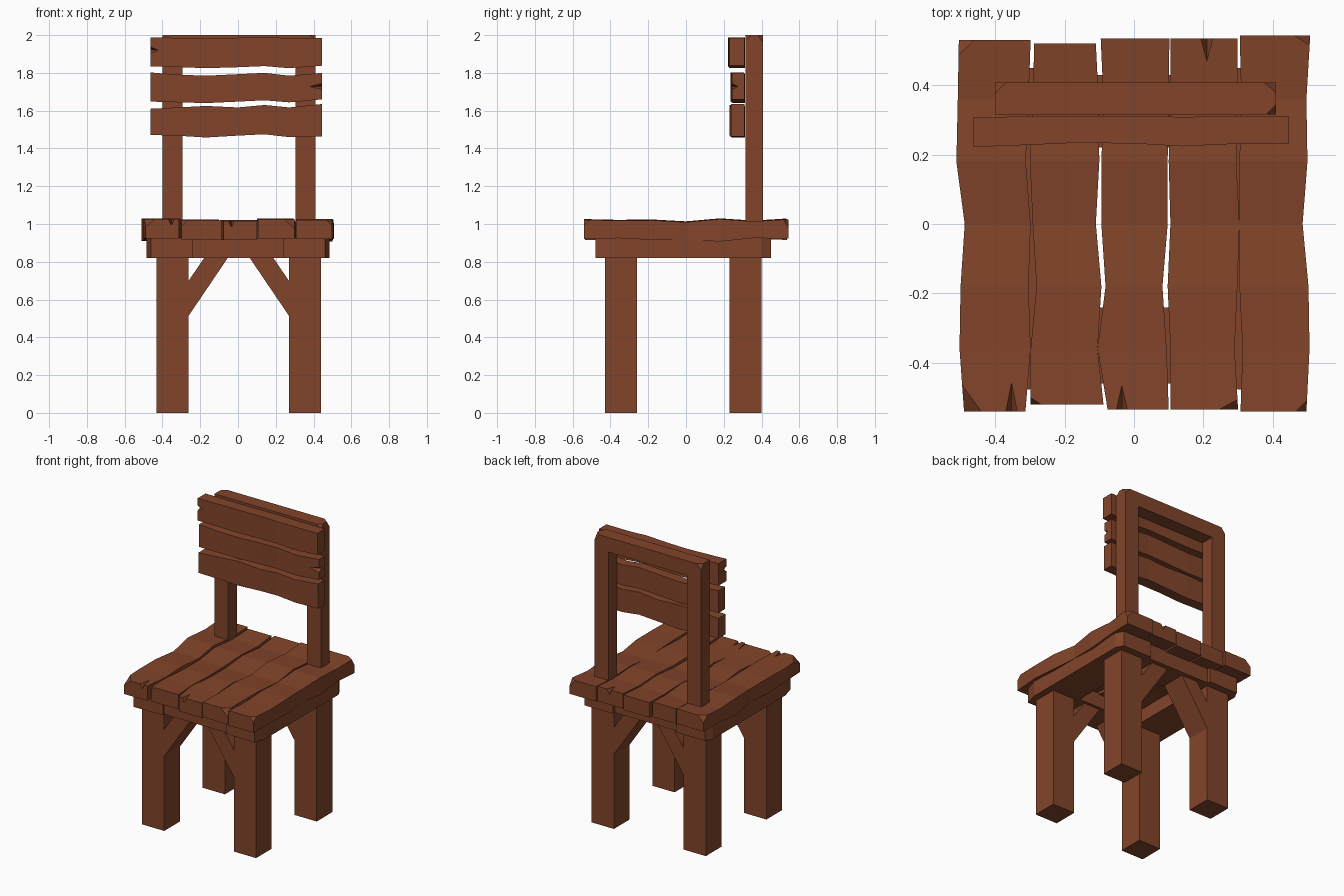
import bpy, bmesh
from mathutils import Vector

if "Cube" in bpy.data.objects:
    bpy.data.objects.remove(bpy.data.objects["Cube"])

wood = bpy.data.materials.new("brown_wood")
wood.diffuse_color = (0.223, 0.058, 0.023, 1)
wood.use_nodes = True
wood.node_tree.nodes["Principled BSDF"].inputs["Base Color"].default_value = wood.diffuse_color


def make(name, bm):
    bmesh.ops.recalc_face_normals(bm, faces=bm.faces)
    me = bpy.data.meshes.new(name)
    bm.to_mesh(me)
    bm.free()
    ob = bpy.data.objects.new(name, me)
    me.materials.append(wood)
    bpy.context.collection.objects.link(ob)
    return ob


def add_prism(bm, pts, lo, hi, axis):
    """Extrude a 2D outline from lo to hi along y or z."""
    def place(p, h):
        return (p[0], h, p[1]) if axis == 'y' else (p[0], p[1], h)
    a = [bm.verts.new(place(p, lo)) for p in pts]
    b = [bm.verts.new(place(p, hi)) for p in pts]
    bm.faces.new(a)
    bm.faces.new(b)
    n = len(pts)
    for i in range(n):
        j = (i + 1) % n
        bm.faces.new((a[i], a[j], b[j], b[i]))


def chip(bm, corner, size):
    """Slice a corner off; signs of size point out of the part."""
    c, s = Vector(corner), Vector(size)
    normal = Vector((1 / s.x, 1 / s.y, 1 / s.z))
    r = bmesh.ops.bisect_plane(bm, geom=bm.verts[:] + bm.edges[:] + bm.faces[:],
                               plane_co=c - Vector((s.x, 0, 0)), plane_no=normal,
                               clear_outer=True)
    cut = [e for e in r['geom_cut'] if isinstance(e, bmesh.types.BMEdge)]
    bmesh.ops.holes_fill(bm, edges=cut)


def loft(sections):
    bm = bmesh.new()
    rings = [[bm.verts.new(p) for p in sec] for sec in sections]
    for a, b in zip(rings, rings[1:]):
        for i in range(4):
            j = (i + 1) % 4
            bm.faces.new((a[i], a[j], b[j], b[i]))
    bm.faces.new(rings[0])
    bm.faces.new(rings[-1])
    return bm


def split(ob, points):
    """Carve a tapered crack with a four-point wedge."""
    bm = bmesh.new()
    bmesh.ops.convex_hull(bm, input=[bm.verts.new(p) for p in points])
    cutter = make(ob.name + "_crack_cutter", bm)
    cutter.hide_render = True
    cutter.hide_viewport = True
    m = ob.modifiers.new("crack", 'BOOLEAN')
    m.operation = 'DIFFERENCE'
    m.solver = 'EXACT'
    m.object = cutter


# Legs with flush diagonal braces
for row, y0, y1 in (("front", -0.43, -0.26), ("back", 0.23, 0.40)):
    for side, s in (("left", -1), ("right", 1)):
        bm = bmesh.new()
        leg = [(.265, 0), (.435, 0), (.435, .83), (.265, .83)]
        brace = [(.265, .515), (.265, .70), (.18, .825), (.055, .825)]
        for shape in (leg, brace):
            add_prism(bm, [(s * x + .004, z) for x, z in shape], y0, y1, 'y')
        make(f"{row}_{side}_leg", bm)

# Seat support frame
for side, s in (("left", -1), ("right", 1)):
    bm = bmesh.new()
    outline = [(.24, -.475), (.46, -.48), (.485, -.39), (.485, .40), (.46, .45), (.24, .45)]
    add_prism(bm, [(s * x, y) for x, y in outline], .82, .925, 'z')
    make(f"{side}_seat_rail", bm)
for row, y0, y1 in (("front", -.46, -.24), ("back", .22, .43)):
    bm = bmesh.new()
    add_prism(bm, [(-.24, y0), (.24, y0), (.24, y1), (-.24, y1)], .82, .925, 'z')
    make(f"{row}_seat_rail", bm)

# Wavy seat boards: left edge, right edge, y ends, height shift
boards = [
    ((-.49, -.503, -.50, -.488, -.512, -.508, -.505),
     (-.313, -.298, -.304, -.298, -.312, -.304, -.298), -.54, .53, .004),
    ((-.298, -.298, -.281, -.292, -.30, -.291, -.288),
     (-.088, -.105, -.094, -.11, -.10, -.102, -.11), -.52, .52, -.003),
    ((-.076, -.105, -.082, -.094, -.094, -.088, -.096),
     (.10, .094, .082, .097, .097, .10, .102), -.535, .535, -.006),
    ((.105, .105, .097, .105, .10, .105, .105),
     (.30, .29, .298, .304, .295, .298, .298), -.535, .535, .002),
    ((.307, .313, .304, .304, .304, .309, .305),
     (.497, .506, .503, .486, .50, .497, .508), -.54, .543, 0),
]
tops = (1.022, 1.018, 1.02, 1.01, 1.026, 1.014, 1.025)
bottoms = (.92, .925, .916, .917, .907, .926, .922)
# Chipped corners: board -> (end, side, sizes)
chips = {0: [(0, 0, .05, .07, .04), (1, 0, .045, .045, .04)], 1: [(0, 0, .03, .02, .03)],
         3: [(0, 1, .055, .03, .05)], 4: [(0, 1, .03, .03, .03), (1, 1, .045, .03, .05)]}
# Cracks: board -> (x, end y, inner y)
cracks = {0: (-.353, -.54, -.43), 2: (-.035, -.535, -.445), 3: (.21, .535, .45)}
for k, (left, right, y0, y1, dz) in enumerate(boards):
    ys = (y0, -.36, -.18, 0, .18, .36, y1)
    bm = loft([[(l, y, b + dz), (r, y, b + dz), (r, y, t + dz), (l, y, t + dz)]
               for l, r, y, t, b in zip(left, right, ys, tops, bottoms)])
    for end, side, a, b, c in chips.get(k, []):
        x = (left, right)[side][-end]
        chip(bm, (x, (y0, y1)[end], tops[-end] + dz),
             (a * (2 * side - 1), b * (2 * end - 1), c))
    ob = make(f"seat_board_{k + 1}", bm)
    if k in cracks:
        x, ye, yi = cracks[k]
        out = ye + (.01 if ye > 0 else -.01)
        top = 1.03 + dz
        split(ob, [(x - .022, out, top), (x + .022, out, top), (x, out, top - .045), (x, yi, top)])

# Arched back frame: two posts and a top bar
bm = bmesh.new()
add_prism(bm, [(-.40, .98), (-.40, 2), (.41, 2), (.41, .98), (.305, .98),
               (.305, 1.9), (-.295, 1.9), (-.295, .98)], .315, .408, 'y')
for x, sx in ((-.40, -.03), (.41, .035)):
    chip(bm, (x, .408, 2), (sx, .03, .04))
chip(bm, (.41, .315, 2), (.03, -.03, .03))
make("back_frame", bm)

# Wavy back slats: top edge, bottom edge, front y
sx = (-.463, -.30, -.17, 0, .14, .27, .445)
slats = [
    ((1.988, 1.985, 1.984, 1.986, 1.988, 1.985, 1.986),
     (1.835, 1.83, 1.825, 1.83, 1.836, 1.825, 1.838), .222),
    ((1.802, 1.79, 1.785, 1.793, 1.80, 1.785, 1.80),
     (1.648, 1.644, 1.64, 1.648, 1.655, 1.644, 1.66), .236),
    ((1.61, 1.618, 1.625, 1.617, 1.63, 1.617, 1.635),
     (1.472, 1.466, 1.458, 1.468, 1.475, 1.46, 1.464), .229),
]
sway = (0, .006, .012, .010, .002, .008, .008)
for k, (top, bottom, yf) in enumerate(slats):
    bm = loft([[(x, yf + d, b), (x, .308 + d / 3, b), (x, .308 + d / 3, t), (x, yf + d, t)]
               for x, t, b, d in zip(sx, top, bottom, sway)])
    ob = make(f"back_slat_{k + 1}", bm)
    if k < 2:
        xe, xi, z = ((-.475, -.415, 1.92), (.455, .35, 1.728))[k]
        y = yf - .005
        split(ob, [(xe, y, z - .025), (xe, y, z + .025), (xe, y + .05, z), (xi, y, z)])
